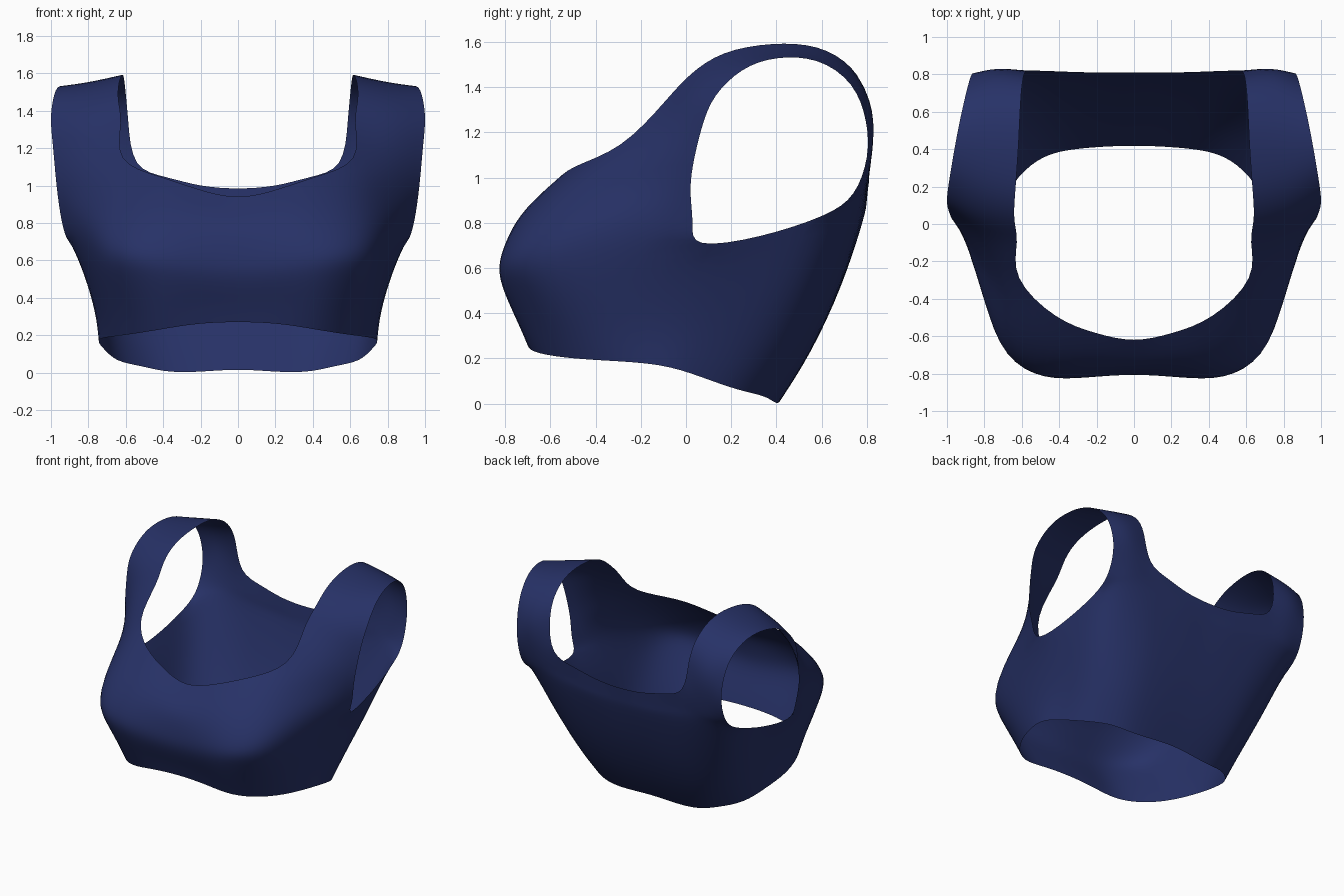
import bpy
from mathutils import Vector

navy = bpy.data.materials.new("navy_fabric")
navy.diffuse_color = (0.02, 0.031, 0.135, 1)

verts, faces = [], []


def row(*pts):
    """Add a row of points and return their indices."""
    start = len(verts)
    verts.extend(Vector(p) for p in pts)
    return list(range(start, len(verts)))


def skin(rows):
    """Fill quads between neighbouring rows, facing outward."""
    for a, b in zip(rows, rows[1:]):
        for i in range(len(a) - 1):
            faces.append((a[i], a[i + 1], b[i + 1], b[i]))


# Lower torso: half loops from centre front round the side to centre back
hem = row((0, -.70, .27), (.22, -.70, .26), (.42, -.67, .23), (.58, -.54, .205),
          (.69, -.35, .19), (.745, -.12, .17), (.71, .06, .12), (.64, .22, .065),
          (.52, .335, .035), (.40, .385, .01), (.27, .405, .003), (.13, .415, .01),
          (0, .418, .015))
waist = row((0, -.745, .38), (.23, -.75, .38), (.44, -.73, .36), (.61, -.59, .34),
            (.72, -.38, .33), (.765, -.10, .33), (.75, .13, .31), (.70, .33, .28),
            (.60, .46, .26), (.46, .525, .24), (.31, .545, .23), (.15, .55, .23),
            (0, .55, .23))
ribs = row((0, -.80, .52), (.25, -.81, .52), (.47, -.795, .52), (.66, -.66, .52),
           (.765, -.40, .51), (.82, -.04, .52), (.81, .24, .52), (.77, .47, .53),
           (.66, .60, .53), (.50, .665, .53), (.34, .68, .52), (.17, .685, .52),
           (0, .685, .52))
chest = row((0, -.80, .64), (.25, -.815, .64), (.48, -.81, .64), (.68, -.69, .66),
            (.80, -.40, .69), (.91, .07, .71), (.885, .33, .742), (.865, .60, .83),
            (.74, .735, .85), (.56, .775, .84), (.38, .78, .82), (.19, .78, .80),
            (0, .775, .79))
skin([hem, waist, ribs, chest])

# Front panel up to the neckline, with the armhole on its outer edge
front_1 = row((0, -.77, .76), (.25, -.77, .77), (.47, -.745, .78), (.67, -.60, .82),
              (.82, -.32, .83), (.94, .03, .80))
front_2 = row((0, -.705, .85), (.23, -.69, .88), (.44, -.64, .91), (.645, -.45, .98),
              (.83, -.21, .95), (.96, .02, .92))
front_neck = row((0, -.62, .94), (.21, -.58, .98), (.42, -.49, 1.05),
                 (.615, -.29, 1.145), (.83, -.13, 1.10), (.975, .03, 1.05))
skin([chest[:6], front_1, front_2, front_neck])

# Back panel up to the neckline
back_1 = row((.86, .74, .93), (.72, .79, .95), (.55, .80, .96), (.37, .80, .92),
             (.19, .80, .90), (0, .797, .89))
back_neck = row((.86, .80, 1.09), (.71, .822, 1.11), (.54, .82, 1.12),
                (.38, .815, 1.045), (.20, .81, 1.0), (0, .81, .985))
skin([chest[7:], back_1, back_neck])

# Shoulder strap: neck edge and armhole edge, with a softly bowed middle
strap_edges = [((.625, -.10, 1.33), (.99, .07, 1.22)),
               ((.64, .02, 1.455), (1.0, .13, 1.36)),
               ((.635, .17, 1.55), (.985, .25, 1.475)),
               ((.62, .38, 1.59), (.96, .40, 1.527)),
               ((.61, .58, 1.575), (.925, .58, 1.515)),
               ((.60, .73, 1.485), (.89, .73, 1.41)),
               ((.585, .805, 1.33), (.87, .795, 1.25))]
strap = [front_neck[3:6]]
for inner, outer in strap_edges:
    mid = (Vector(inner) + Vector(outer)) / 2
    mid += Vector((.012, .06 * (mid.y - .4), -.008))
    strap.append(row(inner, mid, outer))
strap.append([back_neck[2], back_neck[1], back_neck[0]])
skin(strap)

# Garment object: mirrored half, then smoothed
mesh = bpy.data.meshes.new("crop_top")
mesh.from_pydata(verts, [], faces)
mesh.materials.append(navy)
top = bpy.data.objects.new("crop_top", mesh)
bpy.context.collection.objects.link(top)
mirror = top.modifiers.new("mirror", 'MIRROR')
mirror.merge_threshold = 0.002
smooth = top.modifiers.new("smooth", 'SUBSURF')
smooth.levels = smooth.render_levels = 2
mesh.polygons.foreach_set("use_smooth", [True] * len(mesh.polygons))

# Push the cage out so the smoothed cloth passes through the measured points
for _ in range(4):
    dg = bpy.context.evaluated_depsgraph_get()
    dg.update()
    ev = top.evaluated_get(dg)
    done = [v.co.copy() for v in ev.to_mesh().vertices[:len(verts)]]
    ev.to_mesh_clear()
    for v, target, now in zip(mesh.vertices, verts, done):
        step = target - now
        if step.length < 0.15:
            v.co += step * 0.9
        if target.x == 0:
            v.co.x = 0
    mesh.update()
    top.update_tag()
    bpy.context.view_layer.update()
